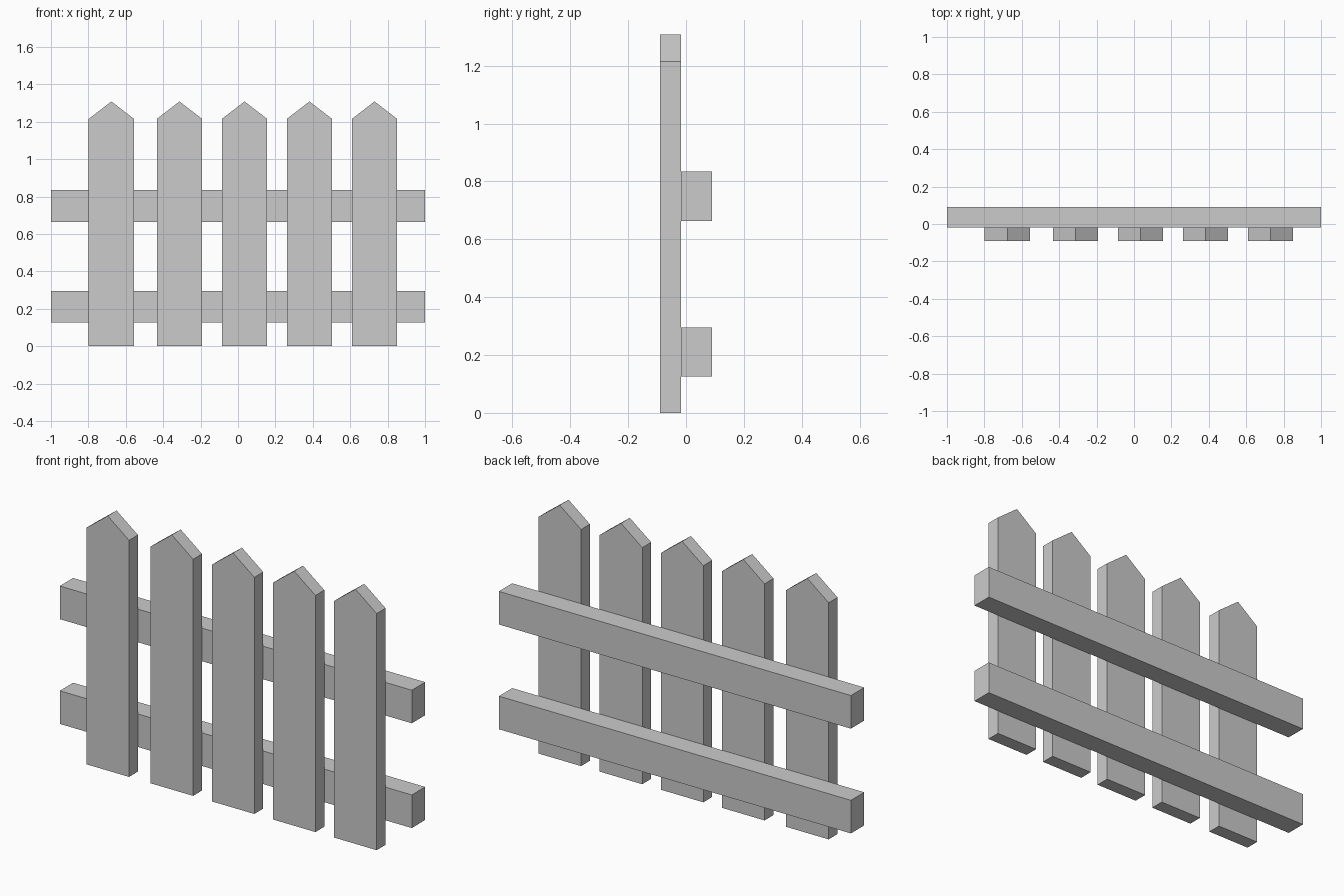
import bpy, bmesh

if "Cube" in bpy.data.objects:
    bpy.data.objects.remove(bpy.data.objects["Cube"])

Y_FRONT, Y_JOIN, Y_BACK = -0.09, -0.018, 0.09


def extruded(name, profile, y0, y1):
    """Extrude a front-view (x, z) outline from y0 to y1."""
    bm = bmesh.new()
    face = bm.faces.new([bm.verts.new((x, y0, z)) for x, z in profile])
    ext = bmesh.ops.extrude_face_region(bm, geom=[face])
    moved = [g for g in ext["geom"] if isinstance(g, bmesh.types.BMVert)]
    bmesh.ops.translate(bm, verts=moved, vec=(0, y1 - y0, 0))
    bmesh.ops.recalc_face_normals(bm, faces=bm.faces)
    mesh = bpy.data.meshes.new(name)
    bm.to_mesh(mesh)
    bm.free()
    obj = bpy.data.objects.new(name, mesh)
    bpy.context.collection.objects.link(obj)
    return obj


# Pointed pickets, slightly unevenly spaced
HALF, SHOULDER, PEAK = 0.121, 1.215, 1.308
for i, x in enumerate((-0.677, -0.313, 0.035, 0.382, 0.73), 1):
    extruded(f"picket_{i}",
             [(x - HALF, 0), (x + HALF, 0), (x + HALF, SHOULDER),
              (x, PEAK), (x - HALF, SHOULDER)],
             Y_FRONT, Y_JOIN)

# Horizontal rails behind the pickets
for name, z0, z1 in (("lower_rail", 0.126, 0.296), ("upper_rail", 0.664, 0.834)):
    extruded(name, [(-1, z0), (1, z0), (1, z1), (-1, z1)], Y_JOIN, Y_BACK)
